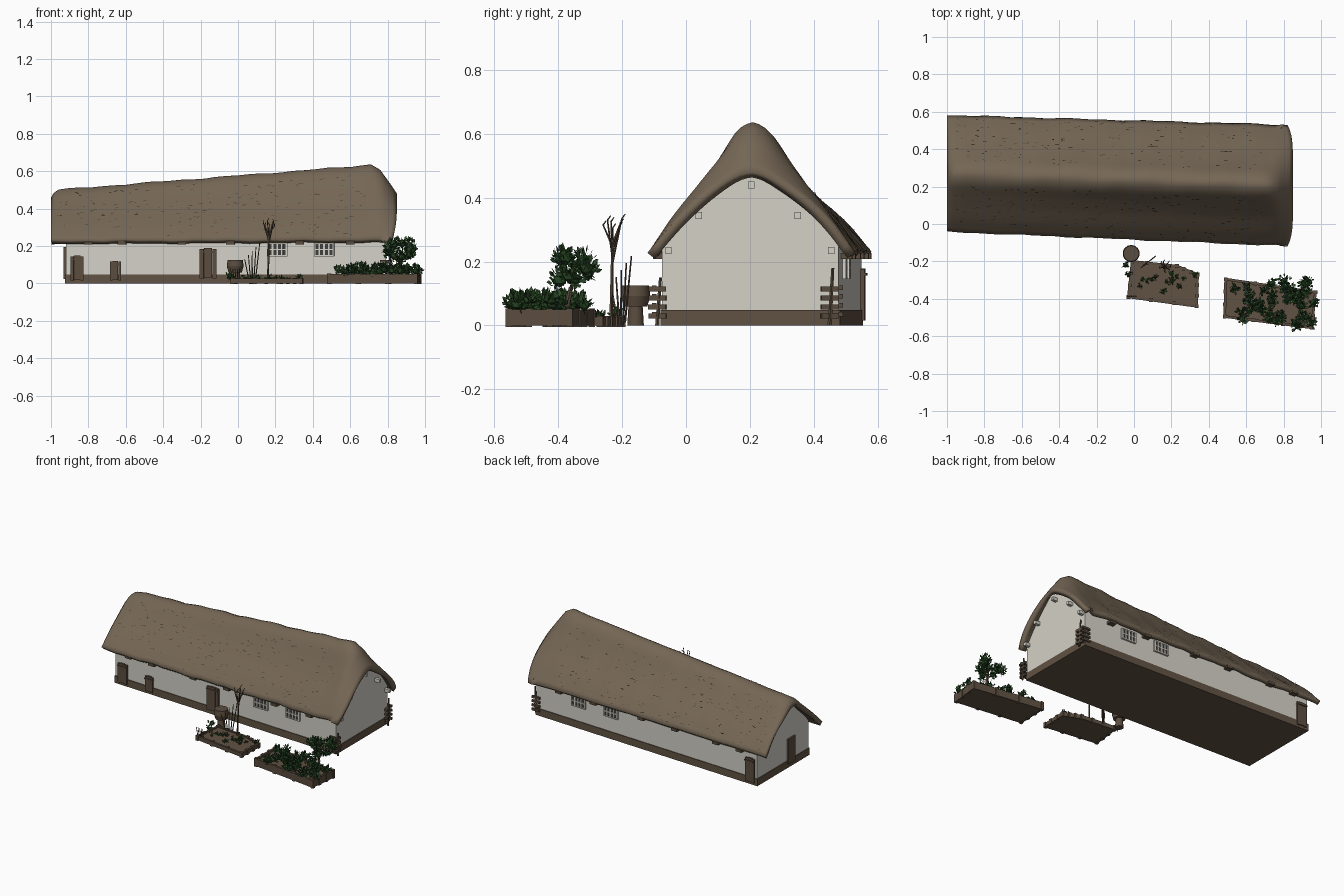
import bpy, bmesh, math, random
from mathutils import Vector, Matrix

rng = random.Random(7)
old = bpy.data.objects.get("Cube")
if old:
    bpy.data.objects.remove(old, do_unlink=True)


def material(name, rgb):
    m = bpy.data.materials.new(name)
    m.use_nodes = True
    m.diffuse_color = (*rgb, 1)
    b = m.node_tree.nodes["Principled BSDF"]
    b.inputs["Base Color"].default_value = (*rgb, 1)
    b.inputs["Roughness"].default_value = 0.9
    return m


THATCH = material("thatch", (0.175, 0.133, 0.09))
STRAW = material("dark straw", (0.06, 0.045, 0.03))
PLASTER = material("plaster", (0.66, 0.635, 0.57))
EARTH = material("earth brown", (0.12, 0.085, 0.056))
WOOD = material("wood", (0.105, 0.074, 0.05))
GLASS = material("dark pane", (0.05, 0.05, 0.048))
LEAF = material("dark leaf", (0.018, 0.055, 0.015))
FRESH = material("fresh leaf", (0.035, 0.095, 0.026))


def finish(name, bm, *mats, smooth=None):
    me = bpy.data.meshes.new(name)
    bm.to_mesh(me)
    bm.free()
    ob = bpy.data.objects.new(name, me)
    bpy.context.collection.objects.link(ob)
    for m in mats:
        me.materials.append(m)
    if smooth:
        bpy.ops.object.select_all(action="DESELECT")
        ob.select_set(True)
        bpy.context.view_layer.objects.active = ob
        bpy.ops.object.shade_smooth_by_angle(angle=math.radians(smooth))
    return ob


def add_box(bm, centre, size, angle=0, tilt=0):
    mat = (Matrix.Translation(centre) @ Matrix.Rotation(angle, 4, "Z")
           @ Matrix.Rotation(tilt, 4, "Y") @ Matrix.Diagonal((*size, 1)))
    return bmesh.ops.create_cube(bm, size=1, matrix=mat)["verts"]


def add_rod(bm, a, b, r, sides=5, taper=0.7):
    a, b = Vector(a), Vector(b)
    d = b - a
    mat = Matrix.Translation((a + b) / 2) @ d.to_track_quat("Z", "Y").to_matrix().to_4x4()
    bmesh.ops.create_cone(bm, cap_ends=True, segments=sides, radius1=r,
                          radius2=r * taper, depth=d.length, matrix=mat)


def lerp(a, b, t):
    return a + (b - a) * t


def along(x):
    return (x + 0.92) / 1.71


def table(points, u):
    for (a, p), (b, q) in zip(points, points[1:]):
        if u <= b:
            return lerp(p, q, (u - a) / (b - a))
    return points[-1][1]


# Roof shape: bell section in the middle, rounder arch at the two ends
BELL = [(0, 1), (0.1, 0.975), (0.2, 0.89), (0.35, 0.69), (0.55, 0.47), (0.8, 0.24), (1, 0.02)]
RIDGE = [(-1, 0.46), (-0.985, 0.485), (-0.96, 0.502), (0.6, 0.625), (0.71, 0.637),
         (0.76, 0.61), (0.81, 0.54), (0.85, 0.478)]
ARCHNESS = [(-1, 0.5), (-0.9, 0.3), (0, 0.05), (0.7, 0), (0.85, 0.9)]


def roof_z(x, u):
    u = min(abs(u), 1)
    h = lerp(table(BELL, u), 1 - u ** 1.7, table(ARCHNESS, x))
    return 0.228 + (table(RIDGE, x) - 0.228) * h


def roof_y(x, u):
    t = (x + 1) / 1.85
    return lerp(0.27, 0.205, t) + u * lerp(0.312, 0.325, t)


def wall_y(x, v):
    t = along(x)
    return lerp(lerp(0, -0.075, t), lerp(0.55, 0.478, t), (v + 1) / 2)


# Thatched roof
xs = [-1, -0.985, -0.96] + [-0.9 + 0.06 * i for i in range(27)] + [0.71, 0.735, 0.76, 0.785, 0.81, 0.83, 0.85]
us = [-1 + i / 16 for i in range(33)]
bm = bmesh.new()
grid = []
for x in xs:
    row = []
    for u in us:
        inset = 0.03 * abs(u) ** 6 if x > 0.8 else 0
        ripple = 0.004 * math.sin(9 * x + 5 * u) * math.sin(23 * x - 3 * u)
        row.append(bm.verts.new((x - inset, roof_y(x, u) + ripple, roof_z(x, u) + ripple)))
    grid.append(row)
for a, b in zip(grid, grid[1:]):
    for j in range(len(us) - 1):
        bm.faces.new((a[j], b[j], b[j + 1], a[j + 1]))
roof = finish("thatched_roof", bm, THATCH, smooth=50)
mod = roof.modifiers.new("thickness", "SOLIDIFY")
mod.thickness = 0.03
mod.offset = -1

# Loose straw strokes lying on the thatch
bm = bmesh.new()
for _ in range(330):
    x, u = rng.uniform(-0.95, 0.68), rng.choice((-1, 1)) * rng.uniform(0.2, 0.96)
    p = Vector((x, roof_y(x, u), roof_z(x, u) + 0.002))
    du = Vector((x, roof_y(x, u + 0.02), roof_z(x, u + 0.02) + 0.002)) - p
    slope = du.normalized()
    normal = Vector((1, 0, 0)).cross(slope)
    side = (Vector((1, 0, 0.06)) + slope * rng.gauss(0, 0.25)).normalized()
    length, width = rng.uniform(0.01, 0.035), rng.uniform(0.0015, 0.003)
    p += normal * 0.004
    bm.faces.new([bm.verts.new(q) for q in (p - side * length / 2, p - slope * width,
                                            p + side * length / 2, p + slope * width)])
finish("loose_straw", bm, STRAW)

# Plastered walls with gables rising into the roof
bm = bmesh.new()
rings = []
for i in range(13):
    x = lerp(-0.92, 0.79, i / 12)
    ring = [bm.verts.new((x, wall_y(x, -1), 0.02))]
    for k in range(21):
        v = k / 10 - 1
        y = wall_y(x, v)
        u = (y - roof_y(x, 0)) / (roof_y(x, 1) - roof_y(x, 0))
        ring.append(bm.verts.new((x, y, roof_z(x, u) - 0.034)))
    ring.append(bm.verts.new((x, wall_y(x, 1), 0.02)))
    rings.append(ring)
n = len(rings[0])
for a, b in zip(rings, rings[1:]):
    for j in range(n):
        k = (j + 1) % n
        bm.faces.new((a[j], b[j], b[k], a[k]))
bm.faces.new(rings[0])
bm.faces.new(rings[-1])
bmesh.ops.recalc_face_normals(bm, faces=bm.faces)
finish("plaster_walls", bm, PLASTER)


def prism(name, outline, z, mat):
    bm = bmesh.new()
    f = bm.faces.new([bm.verts.new((x, y, 0)) for x, y in outline])
    new = bmesh.ops.extrude_face_region(bm, geom=[f])["geom"]
    for v in new:
        if isinstance(v, bmesh.types.BMVert):
            v.co.z = z
    bmesh.ops.recalc_face_normals(bm, faces=bm.faces)
    return finish(name, bm, mat)


# Earthen plinth
e = 0.005
prism("plinth", [(-0.92 - e, wall_y(-0.92, -1) - e), (0.79 + e, wall_y(0.79, -1) - e),
                 (0.79 + e, wall_y(0.79, 1) + e), (-0.92 - e, wall_y(-0.92, 1) + e)], 0.048, EARTH)

TURN = math.atan2(-0.075, 1.71)


def wall_box(bm, x, z, w, h, side, depth=0.012, tilt=0):
    add_box(bm, (x, wall_y(x, side) + side * depth / 4, z), (w, depth, h), TURN, tilt)


# Doors on front, back and left gable
def door(name, x, z0, z1, w, side):
    bm = bmesh.new()
    for k in range(4):
        wall_box(bm, x + (k - 1.5) * w / 4, (z0 + z1) / 2 - 0.003 * abs(k - 1.5),
                 w / 4 - 0.001, z1 - z0, side, 0.018)
    wall_box(bm, x, z1 - 0.02, w, 0.008, side, 0.026)
    finish(name, bm, WOOD)


door("main_door", -0.16, 0.03, 0.19, 0.09, -1)
door("small_door", -0.655, 0.02, 0.122, 0.06, -1)
door("arched_door", -0.86, 0.02, 0.15, 0.07, -1)
door("back_door", -0.87, 0.02, 0.18, 0.07, 1)
bm = bmesh.new()
add_box(bm, (-0.924, 0.19, 0.11), (0.016, 0.075, 0.17))
finish("gable_door", bm, WOOD)

# Lattice windows, front and back
for label, side in (("front", -1), ("back", 1)):
    for i, x in enumerate((0.21, 0.46)):
        w, h, z = 0.1, 0.066, 0.182
        bm = bmesh.new()
        wall_box(bm, x, z, w, h, side, 0.008)
        finish(f"{label}_window_pane_{i}", bm, GLASS)
        bm = bmesh.new()
        for k in range(5):
            wall_box(bm, x + (k - 2) * w / 4, z, 0.009, h + 0.006, side, 0.016)
        for k in range(3):
            wall_box(bm, x, z + (k - 1) * h / 2, w + 0.008, 0.007, side, 0.016)
        finish(f"{label}_window_frame_{i}", bm, PLASTER)

# Rafter ends under the eaves and purlin ends on the gable
bm = bmesh.new()
for side in (-1, 1):
    for x in (-0.8, -0.62, -0.3, -0.04, 0.33, 0.6):
        add_box(bm, (x, wall_y(x, side) + side * 0.015, 0.218), (0.045, 0.04, 0.018), TURN)
finish("rafter_ends", bm, WOOD)
bm = bmesh.new()
for y, z in ((-0.055, 0.235), (0.04, 0.345), (0.205, 0.44), (0.35, 0.345), (0.455, 0.235)):
    add_box(bm, (0.8, y, z), (0.05, 0.02, 0.022))
finish("purlin_ends", bm, PLASTER)

# Stacked planks at the two right-hand corners
for name, y in (("front", -0.09), ("back", 0.45)):
    bm = bmesh.new()
    for k in range(4):
        add_box(bm, (0.81, y, 0.03 + 0.028 * k), (0.016, 0.055, 0.016), rng.uniform(-0.3, 0.3))
        add_box(bm, (0.79, y + (0.035 if y > 0 else -0.01), 0.035 + 0.028 * k), (0.06, 0.014, 0.014))
    add_rod(bm, (0.815, y, 0), (0.812, y + 0.01, 0.15 if y < 0 else 0.18), 0.007)
    finish(f"{name}_corner_planks", bm, WOOD)


# Garden beds with timber edging
def bed(name, corners, z):
    prism(name + "_soil", corners, z * 0.75, EARTH)
    bm = bmesh.new()
    for (ax, ay), (bx, by) in zip(corners, corners[1:] + corners[:1]):
        d = Vector((bx - ax, by - ay))
        add_box(bm, ((ax + bx) / 2, (ay + by) / 2, z / 2), (d.length, 0.014, z), math.atan2(d.y, d.x))
        for t in (0, 0.33, 0.67):
            add_box(bm, (ax + d.x * t, ay + d.y * t, z / 2), (0.02, 0.02, z + 0.008))
    finish(name + "_edging", bm, WOOD)


bed("small_bed", [(-0.03, -0.39), (0.335, -0.44), (0.34, -0.27), (0.23, -0.225), (-0.01, -0.2)], 0.026)
bed("large_bed", [(0.485, -0.495), (0.95, -0.555), (0.97, -0.365), (0.49, -0.295)], 0.05)


# Foliage: clumps of diamond-shaped leaves round a rough core
def foliage(name, clumps, size):
    bm = bmesh.new()
    for c, r, count in clumps:
        c = Vector(c)
        core = bmesh.ops.create_icosphere(bm, subdivisions=1, radius=r * 0.72, matrix=Matrix.Translation(c))
        for v in core["verts"]:
            v.co = c + (v.co - c) * rng.uniform(0.7, 1.1)
        for _ in range(count):
            d = Vector([rng.gauss(0, 1) for _ in "xyz"]).normalized()
            s = d.cross(Vector([rng.gauss(0, 1) for _ in "xyz"])).normalized() * size * 0.4
            p = c + d * r * rng.uniform(0.4, 0.8)
            p.z = max(p.z, 0.015)
            tip = p + (d + Vector((0, 0, 0.4))) * size
            f = bm.faces.new([bm.verts.new(q) for q in (p, (p + tip) / 2 + s, tip, (p + tip) / 2 - s)])
            f.material_index = int(rng.random() < 0.3)
    finish(name, bm, LEAF, FRESH)


bushes = []
for i in range(26):
    t = rng.random()
    p = (lerp(0.51, 0.93, t), lerp(-0.4, -0.46, t) + rng.uniform(-0.085, 0.08), rng.uniform(0.05, 0.09))
    bushes.append((p, rng.uniform(0.022, 0.034), 24))
for x, y in ((0.58, -0.51), (0.87, -0.545), (0.95, -0.53), (0.74, -0.32), (0.96, -0.42)):
    bushes.append(((x, y, 0.065), 0.027, 24))
foliage("bed_bushes", bushes, 0.02)
crown = [((0.865 + 0.065 * math.cos(a), -0.35 + 0.045 * math.sin(2 * a + 1),
           0.178 + 0.036 * math.sin(a)), 0.034, 34) for a in [i * math.tau / 9 for i in range(9)]]
foliage("tree_crown", crown, 0.02)
bm = bmesh.new()
add_rod(bm, (0.87, -0.38, 0.03), (0.865, -0.36, 0.12), 0.01)
for dx in (-0.05, 0, 0.05):
    add_rod(bm, (0.865, -0.36, 0.11), (0.865 + dx, -0.35, 0.17), 0.006)
finish("tree_trunk", bm, WOOD)
herbs = [((lerp(0.02, 0.3, rng.random()), rng.uniform(-0.39, -0.26), 0.026), rng.uniform(0.011, 0.018), 8)
         for _ in range(14)]
herbs += [((-0.045, -0.22, 0.04), 0.026, 18), ((-0.03, -0.27, 0.03), 0.02, 14), ((0.325, -0.27, 0.03), 0.02, 14)]
foliage("herbs", herbs, 0.012)

# Bare sapling and dry twigs
bm = bmesh.new()
top = Vector((0.165, -0.23, 0.27))
add_rod(bm, (0.16, -0.235, 0.01), top, 0.006)
for k in range(7):
    a = k * 2.4
    end = top + Vector((0.03 * math.cos(a), 0.03 * math.sin(a), 0.035 + 0.005 * k))
    add_rod(bm, top - Vector((0, 0, 0.012 * k)), end, 0.0035)
    add_rod(bm, end, end + Vector((0.008 * math.sin(a), 0.01, 0.014)), 0.0025)
for k in range(5):
    x, y = 0.06 + 0.008 * k, -0.215 + 0.006 * k
    add_rod(bm, (x, y, 0.01), (x + 0.012 * (k - 2), y + 0.01 * (k - 2), 0.13 + 0.022 * k), 0.0035)
    add_rod(bm, (-0.03 + 0.01 * k, -0.385, 0.01), (-0.04 + 0.012 * k, -0.39, 0.08), 0.003)
finish("bare_twigs", bm, WOOD)

# Barrel on a stump
bm = bmesh.new()
for z0, z1, r0, r1 in ((0, 0.065, 0.026, 0.022), (0.06, 0.093, 0.037, 0.046), (0.093, 0.126, 0.046, 0.042)):
    add_rod(bm, (-0.015, -0.158, z0), (-0.015, -0.158, z1), r0, 14, r1 / r0)
finish("barrel", bm, WOOD, smooth=35)
